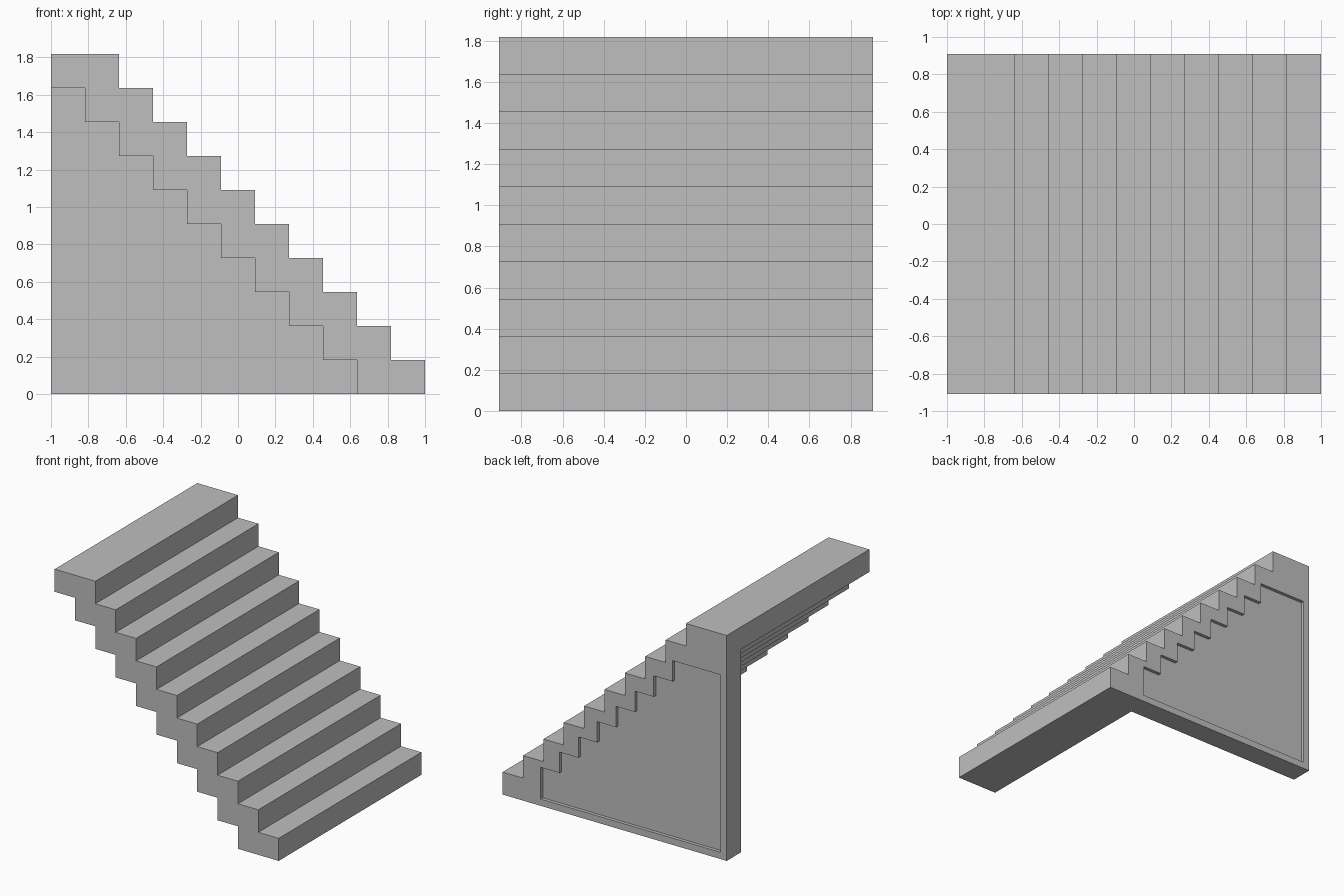
import bpy
import bmesh
from mathutils import Vector

cube = bpy.data.objects.get("Cube")
if cube:
    bpy.data.objects.remove(cube)

STEPS = 10
S = 2 / (STEPS + 1)      # tread depth, riser height and wall thickness
HALF = STEPS * S / 2     # half the width of the flight
MARGIN = 0.3 * S         # border round the sunk panel
DEPTH = 0.15 * S         # depth of the sunk panel

stone = bpy.data.materials.new("grey stone")
stone.use_nodes = True
colour = (0.52, 0.52, 0.52, 1)
stone.diffuse_color = colour
stone.node_tree.nodes["Principled BSDF"].inputs["Base Color"].default_value = colour


def stair_line(x, z, size, count, base):
    """Zigzag climbing towards -x; the first riser starts at base."""
    pts = []
    for i in range(count):
        pts.append((x - i * size, z + i * size if i else base))
        pts.append((x - i * size, z + (i + 1) * size))
    return pts


def extrude(bm, faces, dy, keep=False):
    geom = bmesh.ops.extrude_face_region(bm, geom=faces, use_keep_orig=keep)["geom"]
    verts = [g for g in geom if isinstance(g, bmesh.types.BMVert)]
    bmesh.ops.translate(bm, verts=verts, vec=Vector((0, dy, 0)))


def finish(bm, name):
    bmesh.ops.recalc_face_normals(bm, faces=bm.faces[:])
    mesh = bpy.data.meshes.new(name)
    bm.to_mesh(mesh)
    bm.free()
    mesh.materials.append(stone)
    obj = bpy.data.objects.new(name, mesh)
    bpy.context.collection.objects.link(obj)
    return obj


# Flight and supporting side wall, sharing the stepped underside
bm = bmesh.new()
y = HALF - S


def ring(points):
    return [bm.verts.new((px, y, pz)) for px, pz in points]


top = ring(stair_line(1, 0, S, STEPS, 0) + [(-1, STEPS * S)])
under = ring(stair_line(1 - 2 * S, 0, S, STEPS - 1, 0) + [(-1, (STEPS - 1) * S)])
corner = ring([(-1, 0)])
flight = bm.faces.new(top + under[::-1])
infill = bm.faces.new(under + corner)
extrude(bm, [flight, infill], S, keep=True)
extrude(bm, [flight], S - 2 * HALF)
if flight.is_valid:
    bm.faces.remove(flight)
bmesh.ops.dissolve_limit(bm, angle_limit=0.01, verts=bm.verts[:], edges=bm.edges[:])
stairs = finish(bm, "staircase")

# Stepped panel sunk into the outer side of the wall
bm = bmesh.new()
y = HALF - DEPTH
pitch = 0.168
outline = stair_line(0.66, 0.31 - pitch, pitch, STEPS - 2, MARGIN)
outline += [(MARGIN - 1, outline[-1][1]), (MARGIN - 1, MARGIN)]
extrude(bm, [bm.faces.new(ring(outline))], 2 * DEPTH, keep=True)
cutter = finish(bm, "panel_cutter")
cutter.hide_render = True

cut = stairs.modifiers.new("sunk panel", "BOOLEAN")
cut.operation = "DIFFERENCE"
cut.solver = "EXACT"
cut.object = cutter
bpy.context.view_layer.objects.active = stairs
bpy.ops.object.modifier_apply(modifier=cut.name)
bpy.data.objects.remove(cutter)
